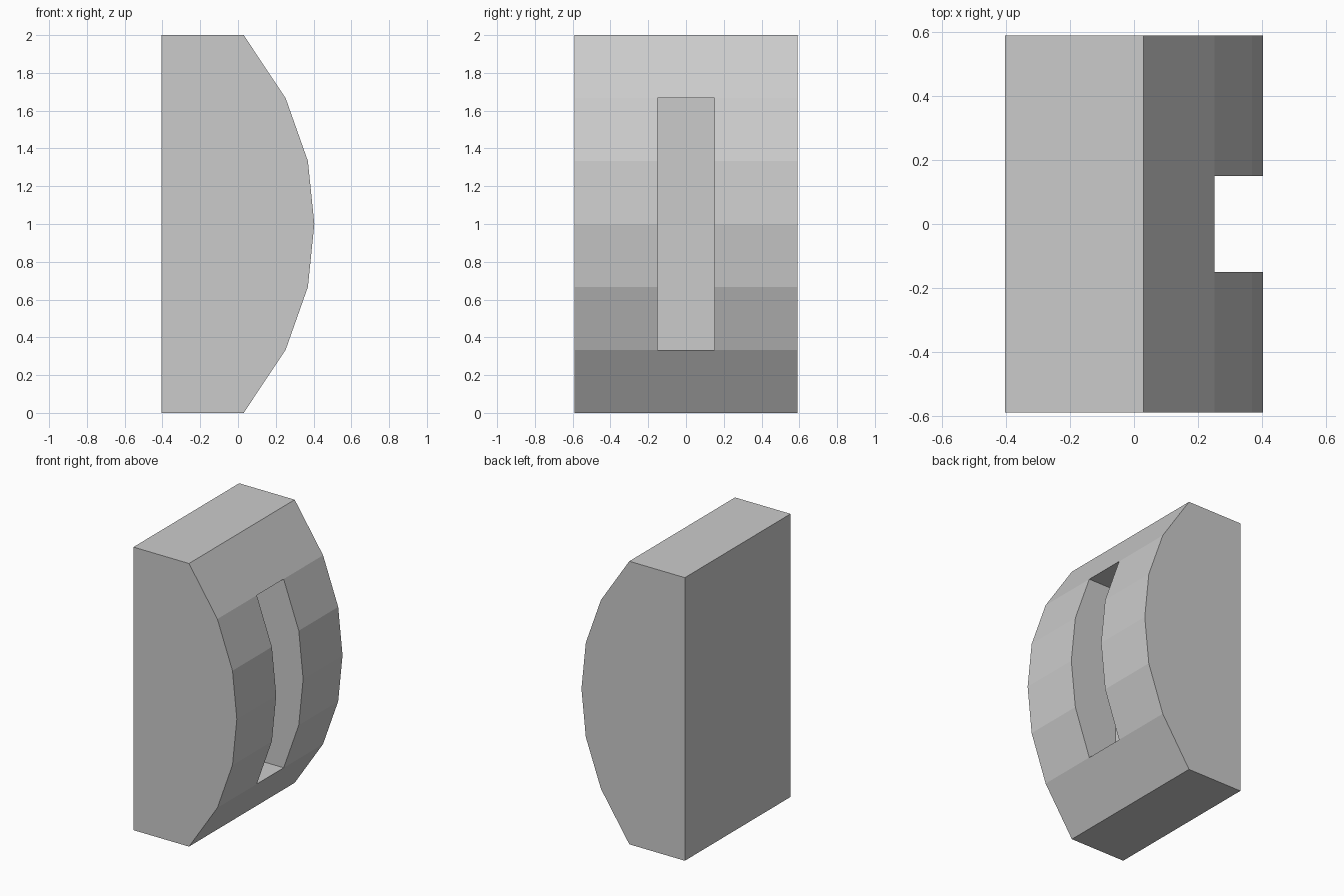
import bpy, bmesh
from mathutils import Vector

if "Cube" in bpy.data.objects:
    bpy.data.objects.remove(bpy.data.objects["Cube"])

HALF_W = 0.59      # half width along y
SLOT_W = 0.15      # half width of the slot
SLOT_X = 0.03      # depth plane of the slot floor
BACK_X = -0.404


def make_object(name, bm):
    bmesh.ops.recalc_face_normals(bm, faces=bm.faces)
    mesh = bpy.data.meshes.new(name)
    bm.to_mesh(mesh)
    bm.free()
    obj = bpy.data.objects.new(name, mesh)
    bpy.context.collection.objects.link(obj)
    return obj


def extrude_profile(name, points, half_width):
    """Extrude an x-z outline symmetrically along y."""
    bm = bmesh.new()
    face = bm.faces.new([bm.verts.new((x, -half_width, z)) for x, z in points])
    new = bmesh.ops.extrude_face_region(bm, geom=[face])["geom"]
    verts = [v for v in new if isinstance(v, bmesh.types.BMVert)]
    bmesh.ops.translate(bm, vec=Vector((0, 2 * half_width, 0)), verts=verts)
    return make_object(name, bm)


# Body: flat back, faceted bulging front in six equal height steps
bulge = [0.03, 0.252, 0.37, 0.404, 0.37, 0.252, 0.03]
front = [(x, i / 3) for i, x in enumerate(bulge)]
body = extrude_profile("curved_block", [(BACK_X, 0)] + front + [(BACK_X, 2)], HALF_W)

# Slot: flat-floored pocket across the four middle facets
z0, z1 = 1 / 3, 5 / 3
cutter = extrude_profile("slot_cutter",
                         [(SLOT_X, z0), (0.6, z0), (0.6, z1), (SLOT_X, z1)], SLOT_W)
cutter.hide_render = True
cutter.hide_set(True)

slot = body.modifiers.new("slot", 'BOOLEAN')
slot.operation = 'DIFFERENCE'
slot.solver = 'EXACT'
slot.object = cutter
